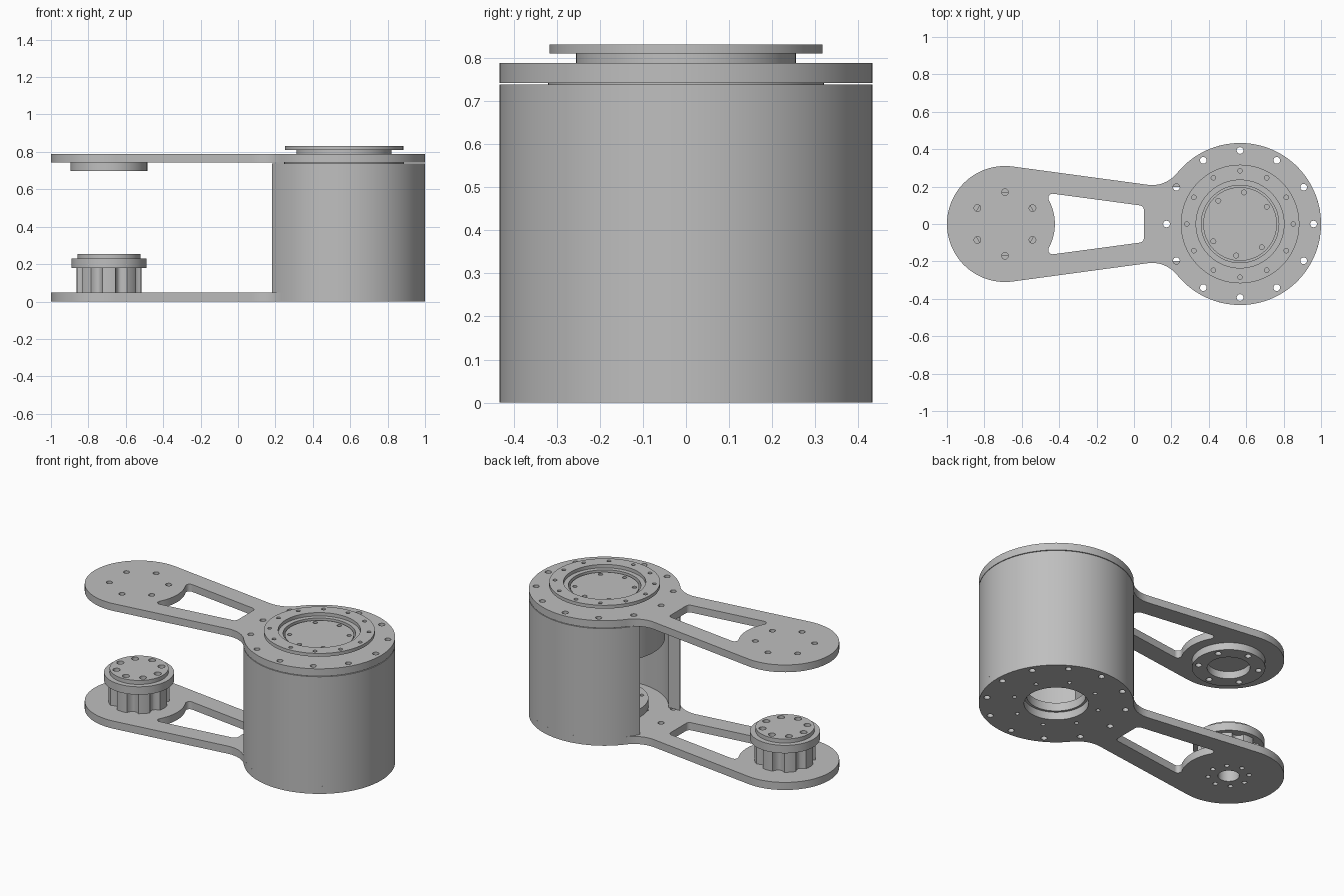
import bpy, bmesh
from math import sin, cos, radians, asin, degrees

cube = bpy.data.objects.get("Cube")
if cube:
    bpy.data.objects.remove(cube, do_unlink=True)

grey = bpy.data.materials.new("machined_grey")
colour = (0.52, 0.52, 0.52, 1)
grey.use_nodes = True
grey.diffuse_color = colour
grey.node_tree.nodes["Principled BSDF"].inputs["Base Color"].default_value = colour

DRUM_X, TIP_X = 0.567, -0.69      # drum axis and arm tip axis
DRUM_R, TIP_R = 0.433, 0.31


def arc(cx, cy, r, a0, a1, n):
    return [(cx + r * cos(radians(a0 + (a1 - a0) * i / n)),
             cy + r * sin(radians(a0 + (a1 - a0) * i / n))) for i in range(n + 1)]


def circle(cx, r, n=96, cy=0):
    return arc(cx, cy, r, 0, 360, n)[:-1]


def bolt_holes(cx, ring_r, hole_r, angles):
    return [circle(cx + ring_r * cos(radians(a)), hole_r, 16, ring_r * sin(radians(a)))
            for a in angles]


def mirrored(half):
    """Close an upper half outline with its mirror image below the x axis."""
    return half + [(x, -y) for x, y in reversed(half) if y > 1e-4]


def prism(name, z0, z1, loops):
    """Solid between two heights; the first loop is the outline, the rest are holes."""
    curve = bpy.data.curves.new(name, 'CURVE')
    curve.dimensions = '2D'
    curve.fill_mode = 'BOTH'
    curve.extrude = (z1 - z0) / 2
    for pts in loops:
        s = curve.splines.new('POLY')
        s.points.add(len(pts) - 1)
        for p, (x, y) in zip(s.points, pts):
            p.co = (x, y, 0, 1)
        s.use_cyclic_u = True
    temp = bpy.data.objects.new(name + "_profile", curve)
    bpy.context.collection.objects.link(temp)
    mesh = bpy.data.meshes.new_from_object(
        temp.evaluated_get(bpy.context.evaluated_depsgraph_get()))
    bpy.data.objects.remove(temp, do_unlink=True)
    bpy.data.curves.remove(curve)
    bm = bmesh.new()
    bm.from_mesh(mesh)
    bmesh.ops.remove_doubles(bm, verts=bm.verts, dist=1e-5)
    bmesh.ops.recalc_face_normals(bm, faces=bm.faces)
    bmesh.ops.translate(bm, verts=bm.verts, vec=(0, 0, (z0 + z1) / 2))
    bm.to_mesh(mesh)
    bm.free()
    mesh.name = name
    mesh.materials.clear()
    mesh.materials.append(grey)
    obj = bpy.data.objects.new(name, mesh)
    bpy.context.collection.objects.link(obj)
    bpy.ops.object.select_all(action='DESELECT')
    obj.select_set(True)
    bpy.context.view_layer.objects.active = obj
    bpy.ops.object.shade_smooth_by_angle(angle=radians(30))
    return obj


twelve = range(0, 360, 30)
eight = range(0, 360, 45)
six = range(30, 390, 60)

# Shared arm outline: drum disc, concave fillet, tapered neck, round tip
outline = mirrored(arc(DRUM_X, 0, DRUM_R, 0, 141.2, 48)
                   + arc(0.097, 0.378, 0.17, 321.2, 262.3, 12)
                   + arc(TIP_X, 0, TIP_R, 82.3, 180, 36))

# Tapered window with rounded corners and a bulging outer end
window = mirrored(arc(0.028, 0.075, 0.025, 0, 82, 6)
                  + arc(-0.436, 0.14, 0.022, 82, 190, 6)
                  + arc(TIP_X, 0, 0.267, 29, 0, 10))

rim_holes = bolt_holes(DRUM_X, 0.393, 0.018, twelve)
tip_holes = bolt_holes(TIP_X, 0.17, 0.018, six)

# Arms
prism("lower_arm", 0, 0.048,
      [outline, window, circle(DRUM_X, 0.18), circle(TIP_X, 0.06, 32)] + rim_holes
      + bolt_holes(DRUM_X, 0.245, 0.012, [a + 22.5 for a in eight])
      + bolt_holes(TIP_X, 0.115, 0.014, eight))
prism("upper_arm", 0.742, 0.788,
      [outline, window, circle(DRUM_X, 0.25)] + rim_holes + tip_holes)

# Drum wall, open toward the arms
SLOT, INNER_R = 0.197, 0.365
a_out = 180 - degrees(asin(SLOT / DRUM_R))
a_in = 180 - degrees(asin(SLOT / INNER_R))
wall = (arc(DRUM_X, 0, DRUM_R, -a_out, a_out, 90)
        + arc(DRUM_X, 0, INNER_R, a_in, -a_in, 80))
prism("drum_wall", 0.048, 0.738,
      [wall] + bolt_holes(DRUM_X, 0.393, 0.018, range(-120, 150, 30)))

# Motor inside the drum and the bearing hub on its floor
prism("motor_body", 0.48, 0.70, [circle(DRUM_X, 0.345)])
prism("motor_collar", 0.70, 0.742, [circle(DRUM_X, 0.32)])
prism("floor_hub", 0.048, 0.10,
      [circle(DRUM_X, 0.25), circle(DRUM_X, 0.165)]
      + bolt_holes(DRUM_X, 0.215, 0.012, eight))

# Stepped output flange on top
prism("output_neck", 0.742, 0.81, [circle(DRUM_X, 0.255), circle(DRUM_X, 0.207)])
prism("output_flange", 0.81, 0.831,
      [circle(DRUM_X, 0.317), circle(DRUM_X, 0.235)]
      + bolt_holes(DRUM_X, 0.285, 0.012, twelve))
prism("output_disc", 0.742, 0.80,
      [circle(DRUM_X, 0.197)]
      + bolt_holes(DRUM_X, 0.17, 0.013, (33, 83, 133, 213, 263, 313)))

# Ring boss under the upper arm tip
prism("upper_boss", 0.697, 0.742,
      [circle(TIP_X, 0.205), circle(TIP_X, 0.12, 64)] + tip_holes)

# Fluted joint on the lower arm tip
fluted = []
for i in range(160):
    t = radians(i * 360 / 160)
    r = 0.174 - 0.028 * max(0, -cos(8 * t)) ** 0.7
    fluted.append((TIP_X + r * cos(t), r * sin(t)))
prism("joint_body", 0.048, 0.18, [fluted, circle(TIP_X, 0.06, 32)])
prism("joint_collar", 0.18, 0.23, [circle(TIP_X, 0.20), circle(TIP_X, 0.06, 32)])
prism("joint_cap", 0.23, 0.255,
      [circle(TIP_X, 0.168)] + bolt_holes(TIP_X, 0.13, 0.021, eight))
